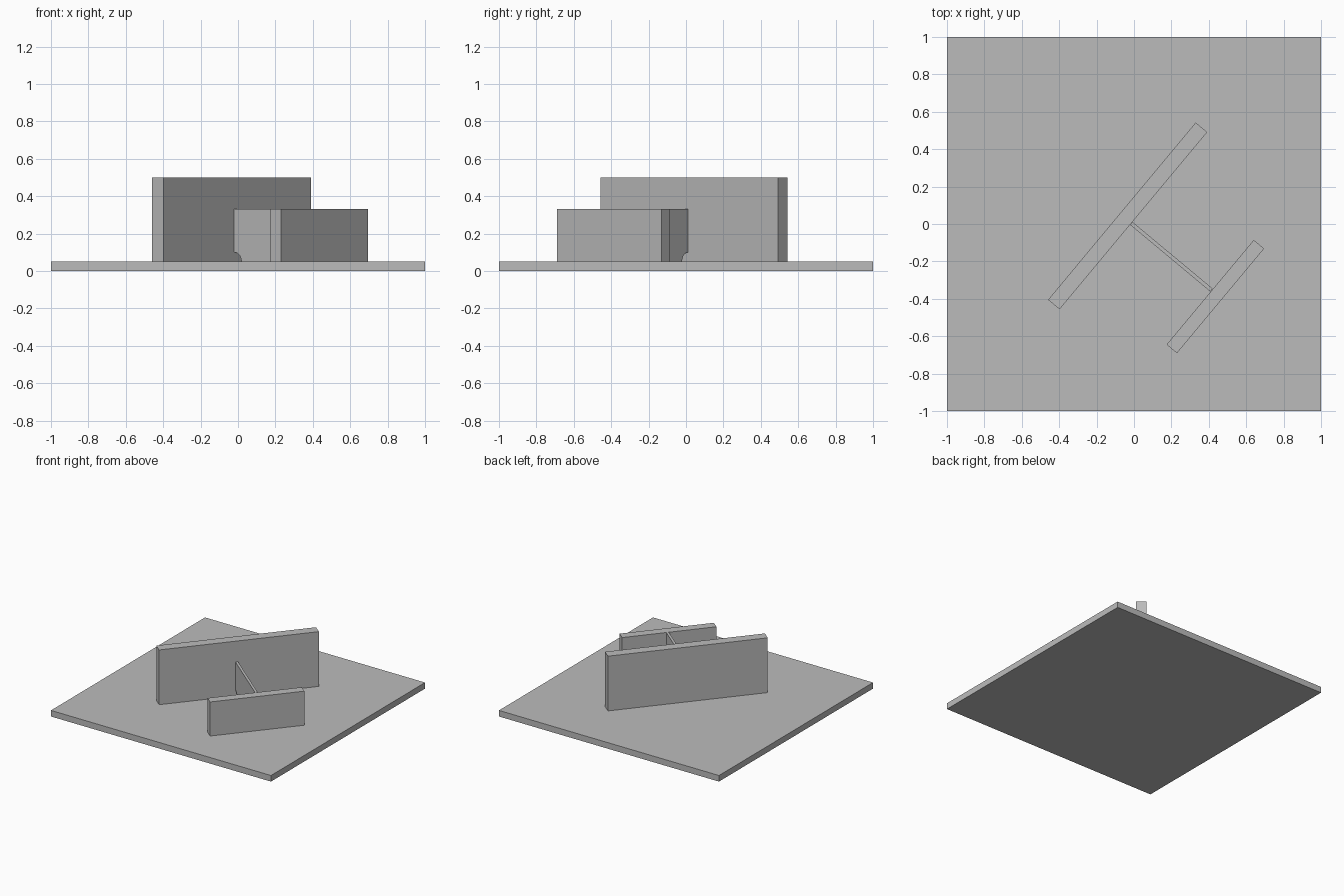
import bpy, bmesh
from math import radians, sin, cos, pi

cube = bpy.data.objects.get("Cube")
if cube:
    bpy.data.objects.remove(cube, do_unlink=True)

grey = bpy.data.materials.new("plain grey")
grey.use_nodes = True
grey.diffuse_color = (0.5, 0.5, 0.5, 1)
grey.node_tree.nodes["Principled BSDF"].inputs["Base Color"].default_value = (0.5, 0.5, 0.5, 1)

BASE = 0.05      # thickness of the ground plate
TURN = 50.2      # heading of the two long plates


def upright_plate(name, profile, thickness, centre, angle):
    """Extrude an (along, height) profile sideways and turn it about z."""
    bm = bmesh.new()
    face = bm.faces.new([bm.verts.new((u, -thickness / 2, z)) for u, z in profile])
    grown = bmesh.ops.extrude_face_region(bm, geom=[face])["geom"]
    bmesh.ops.translate(bm, vec=(0, thickness, 0),
                        verts=[v for v in grown if isinstance(v, bmesh.types.BMVert)])
    bmesh.ops.recalc_face_normals(bm, faces=bm.faces)
    mesh = bpy.data.meshes.new(name)
    bm.to_mesh(mesh)
    bm.free()
    mesh.materials.append(grey)
    obj = bpy.data.objects.new(name, mesh)
    obj.location = (*centre, 0)
    obj.rotation_euler.z = radians(angle)
    bpy.context.collection.objects.link(obj)
    return obj


def rectangle(length, bottom, top):
    h = length / 2
    return [(-h, bottom), (h, bottom), (h, top), (-h, top)]


def notched(length, bottom, top, radius, steps=10):
    """Rectangle with a quarter-round notch at both lower corners."""
    h = length / 2
    arc = [(radius * sin(i / steps * pi / 2), radius * cos(i / steps * pi / 2))
           for i in range(steps + 1)]
    left = [(-h + u, bottom + z) for u, z in arc]
    right = [(h - u, bottom + z) for u, z in reversed(arc)]
    return left + right + [(h, top), (-h, top)]


# Ground plate
upright_plate("base_plate", rectangle(2, 0, BASE), 2, (0, 0), 0)

# Two parallel upright plates
upright_plate("tall_plate", rectangle(1.233, BASE, 0.5), 0.08, (-0.034, 0.043), TURN)
upright_plate("short_plate", rectangle(0.728, BASE, 0.33), 0.072, (0.435, -0.388), TURN)

# Thin web joining them, with relief notches at the foot
upright_plate("thin_web", notched(0.557, BASE, 0.33, 0.05), 0.02, (0.2, -0.175), TURN - 90)
